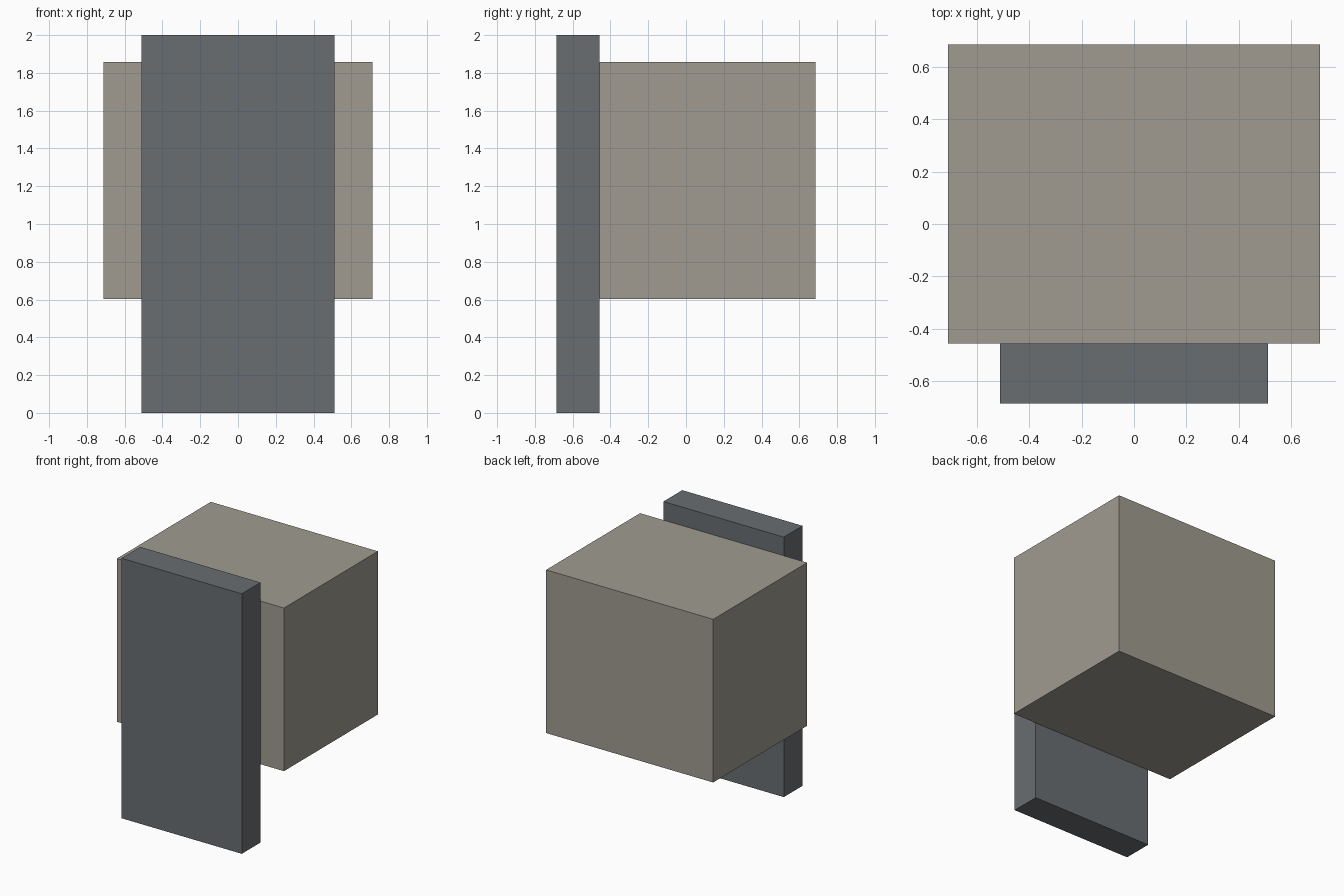
import bpy

if "Cube" in bpy.data.objects:
    bpy.data.objects.remove(bpy.data.objects["Cube"])


def material(name, color):
    mat = bpy.data.materials.new(name)
    mat.diffuse_color = (*color, 1.0)
    mat.use_nodes = True
    mat.node_tree.nodes["Principled BSDF"].inputs["Base Color"].default_value = mat.diffuse_color
    return mat


def box(name, low, high, mat):
    """Flat-faced box spanning two opposite corners."""
    center = [(a + b) / 2 for a, b in zip(low, high)]
    bpy.ops.mesh.primitive_cube_add(size=1, location=center)
    obj = bpy.context.object
    obj.name = name
    obj.scale = [b - a for a, b in zip(low, high)]
    bpy.ops.object.transform_apply(location=False, rotation=False, scale=True)
    obj.data.materials.append(mat)
    return obj


beige = material("warm_grey", (0.35, 0.33, 0.28))
slate = material("slate_grey", (0.14, 0.155, 0.165))

# Tall slab standing at the front
box("front_slab", (-0.512, -0.685, 0.0), (0.512, -0.457, 2.0), slate)

# Large block raised behind the slab, touching its back face
box("raised_block", (-0.711, -0.457, 0.602), (0.711, 0.685, 1.857), beige)
